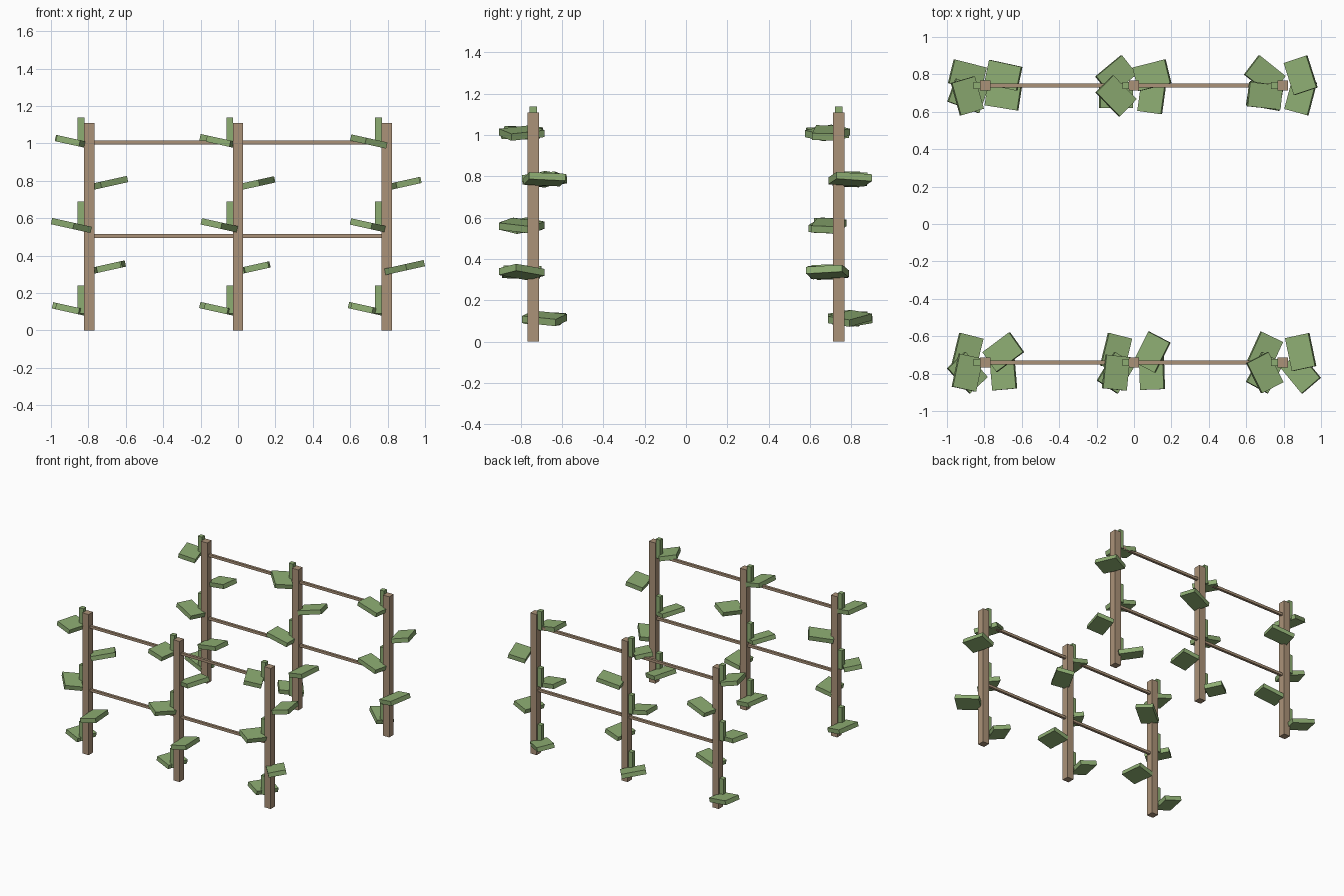
import bpy
from math import radians
from mathutils import Matrix, Vector

default_cube = bpy.data.objects.get("Cube")
if default_cube:
    bpy.data.objects.remove(default_cube, do_unlink=True)


def make_material(name, color):
    material = bpy.data.materials.new(name)
    material.use_nodes = True
    material.diffuse_color = color
    shader = next(n for n in material.node_tree.nodes if n.type == "BSDF_PRINCIPLED")
    shader.inputs["Base Color"].default_value = color
    shader.inputs["Roughness"].default_value = 0.9
    return material


wood = make_material("weathered_wood", (0.41, 0.29, 0.19, 1.0))
green = make_material("leaf_green", (0.27, 0.42, 0.17, 1.0))


def add_box(name, center, size, material, rotation=None):
    """Flat-shaded box; size is baked into the mesh."""
    bpy.ops.mesh.primitive_cube_add(size=1)
    box = bpy.context.object
    box.name = name
    box.data.name = name
    box.data.transform(Matrix.Diagonal(Vector((*size, 1.0))))
    if rotation:
        box.data.transform(rotation)
    box.location = center
    box.data.materials.append(material)
    return box


POST_SPACING = 0.795
ROW_Y = 0.74
POST_WIDTH = 0.055
POST_HEIGHT = 1.11
LEAF_SIZE = (0.13, 0.18, 0.034)
LEAF_TILT = radians(12.5)
FIRST_LEAF = 0.112
LEAF_STEP = 0.2245

# Which way the leaf at each level leans off the row, bottom to top
LEAN = (1, -1, -1, 1, -1)

# Turn of every leaf in degrees, bottom to top, for the posts of each row
TURNS = {
    "front": ((-14, 5, 42, -54, -12), (-14, 2, -32, -27, -6), (-25, 40, -28, 12, 27)),
    "back": ((76, 81, 70, 78, 16), (-51, -8, 90, -76, 45), (52, -15, 80, 18, 84)),
}


def add_leaf(name, post_x, row_y, level, turn):
    """Slab leaf, alternating sides, with its outer end raised."""
    side = 1 if level % 2 else -1
    rotation = Matrix.Rotation(-side * LEAF_TILT, 4, "Y") @ Matrix.Rotation(radians(turn), 4, "Z")
    center = (post_x + side * 0.096, row_y + LEAN[level] * 0.055, FIRST_LEAF + level * LEAF_STEP)
    add_box(name, center, LEAF_SIZE, green, rotation)


for row, row_y in (("front", -ROW_Y), ("back", ROW_Y)):
    # Horizontal rails
    for label, z in (("lower", 0.505), ("upper", 1.005)):
        add_box(f"{row}_{label}_rail", (0, row_y, z), (2 * POST_SPACING, 0.02, 0.02), wood)

    for column, turns in enumerate(TURNS[row]):
        post_x = (column - 1) * POST_SPACING
        tag = f"{row}_{column + 1}"

        # Upright post
        add_box(f"post_{tag}", (post_x, row_y, POST_HEIGHT / 2),
                (POST_WIDTH, POST_WIDTH, POST_HEIGHT), wood)

        for level, turn in enumerate(turns):
            add_leaf(f"leaf_{tag}_{level + 1}", post_x, row_y, level, turn)
            # Vine stem beside the post, above each leaf on that side
            if level % 2 == 0:
                stem_z = FIRST_LEAF + level * LEAF_STEP + 0.053
                add_box(f"vine_stem_{tag}_{level + 1}", (post_x - 0.044, row_y, stem_z),
                        (0.036, 0.036, 0.15), green)
